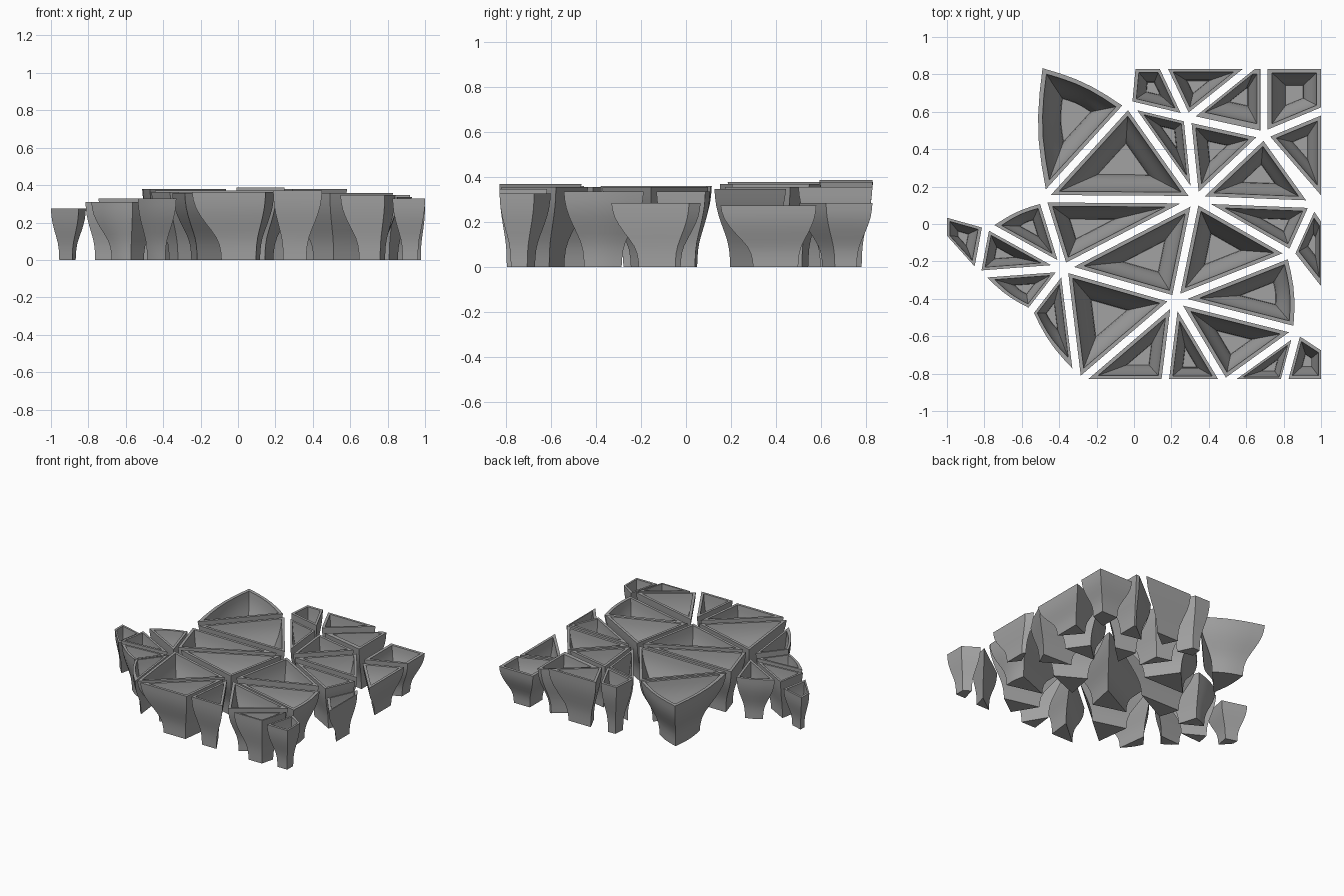
import bpy, bmesh, math
from mathutils import Vector
from mathutils.geometry import intersect_line_line_2d  # noqa: F401

cube = bpy.data.objects.get("Cube")
if cube:
    bpy.data.objects.remove(cube, do_unlink=True)

# Single stone-grey material
GREY = (0.36, 0.36, 0.36, 1)
mat = bpy.data.materials.new("stone_grey")
mat.use_nodes = True
mat.diffuse_color = GREY
bsdf = mat.node_tree.nodes["Principled BSDF"]
bsdf.inputs["Base Color"].default_value = GREY
bsdf.inputs["Roughness"].default_value = 0.7

# Joints of the paving network that the pods fill
E, B = 1.02, 0.85
joint = dict(
    H=(.33, .13), I=(.285, .565), J=(.695, .475), K=(-.03, .64), L=(-.49, .135),
    M=(-.375, -.235), N=(.22, -.405), O=(.84, -.16), P=(.96, .105), Q=(.875, -.57),
    R=(.485, -B), S=(.165, -B), T=(-.3, -B), U=(-.56, -.475), V=(-.84, -.27),
    W=(-.79, -.005), X=(-E, .06), Y=(-E, -.07), Z=(-.51, .865),
    a=(-.01, B), b=(.15, B), c=(.64, B), d=(.695, B), e=(E, B), f=(E, .61),
    g=(E, .1), h=(E, .02), i=(E, -.39), j=(E, -.665), k=(E, -B), l=(.8, -B))

# Pods grouped by rim height
pods = {
    .275: "WXYV JfgJ", .285: "dJfe PhiO", .31: "WVM VUM", .328: "LWM UTM Qjkl",
    .337: "HPO OQN", .347: "JPH RQl", .357: "IJH HON MNT NQR cdJI",
    .362: "HNM LHM NST", .37: "KHL NSR KIH", .38: "ZKL bcI", .388: "abIK"}
BULGED = ("LZ", "KZ", "OQ", "TU", "UV", "LW")   # free edges that bow outwards

GAP, FOOT, WALL, FLOOR = .02, .47, .02, .04
PROFILE = (0, .02, .07, .18, .36, .56, .74, .88, .96, 1)


def inset(pts, dist):
    """Move every side of a counter-clockwise polygon inwards."""
    out = []
    for n, p in enumerate(pts):
        u = (p - pts[n - 1]).normalized()
        v = (pts[(n + 1) % len(pts)] - p).normalized()
        nu, nv = Vector((-u.y, u.x)), Vector((-v.y, v.x))
        out.append(p + (nu + nv) * dist / (1 + nu.dot(nv)))
    return out


def middle(pts):
    """Incentre of a triangle, mean point of a quad; with its inner radius."""
    count = len(pts)
    if count == 3:
        w = [(pts[n - 1] - pts[n - 2]).length for n in range(count)]
    else:
        w = [1] * count
    c = sum((p * x for p, x in zip(pts, w)), Vector((0, 0))) / sum(w)
    radius = min(abs((q - p).normalized().cross(c - p))
                 for p, q in zip(pts, pts[1:] + pts[:1]))
    return c, radius


def flare(t):
    """Outer scale of a pod at relative height t."""
    x = t * (len(PROFILE) - 1)
    n = min(int(x), len(PROFILE) - 2)
    s = PROFILE[n] + (PROFILE[n + 1] - PROFILE[n]) * (x - n)
    return FOOT + (1 - FOOT) * s


def make_pod(name, letters, height):
    pts = [Vector(joint[x]) for x in letters]
    area = sum(p.cross(q) for p, q in zip(pts, pts[1:] + pts[:1]))
    if area < 0:
        pts.reverse()
        letters = letters[::-1]
    corners = inset(pts, GAP)
    centre, radius = middle(corners)

    # Rim outline, with bowed free edges
    outline = []
    for n, p in enumerate(corners):
        q = corners[(n + 1) % len(corners)]
        outline.append(p)
        pair = "".join(sorted(letters[n] + letters[(n + 1) % len(letters)]))
        if pair in BULGED:
            side = q - p
            out = Vector((side.y, -side.x)) * .05
            outline += [p + side * t + out * math.sin(math.pi * t)
                        for t in (.2, .4, .6, .8)]

    # Outer skin from foot to rim, then the cavity back down to its floor
    wall = min(WALL / radius, .2)
    steps = len(PROFILE) - 1
    levels = [(height * n / steps, flare(n / steps)) for n in range(steps + 1)]
    for n in range(steps, -1, -1):
        z = FLOOR + (height - FLOOR) * n / steps
        levels.append((z, flare(z / height) - wall))

    bm = bmesh.new()
    rings = []
    for z, s in levels:
        ring = [centre + (p - centre) * s for p in outline]
        rings.append([bm.verts.new((p.x, p.y, z)) for p in ring])
    for low, high in zip(rings, rings[1:]):
        for n in range(len(low)):
            bm.faces.new((low[n - 1], low[n], high[n], high[n - 1]))
    bm.faces.new(rings[0][::-1])
    bm.faces.new(rings[-1])
    bmesh.ops.recalc_face_normals(bm, faces=bm.faces)
    mesh = bpy.data.meshes.new(name)
    bm.to_mesh(mesh)
    bm.free()
    mesh.materials.append(mat)
    obj = bpy.data.objects.new(name, mesh)
    bpy.context.collection.objects.link(obj)
    return obj


bpy.ops.object.select_all(action="DESELECT")
number = 0
for height, group in pods.items():
    for letters in group.split():
        number += 1
        letters = "".join(dict.fromkeys(letters))
        pod = make_pod(f"pod_{number}", letters, height)
        pod.select_set(True)
        bpy.context.view_layer.objects.active = pod
bpy.ops.object.shade_smooth_by_angle(angle=math.radians(30))
